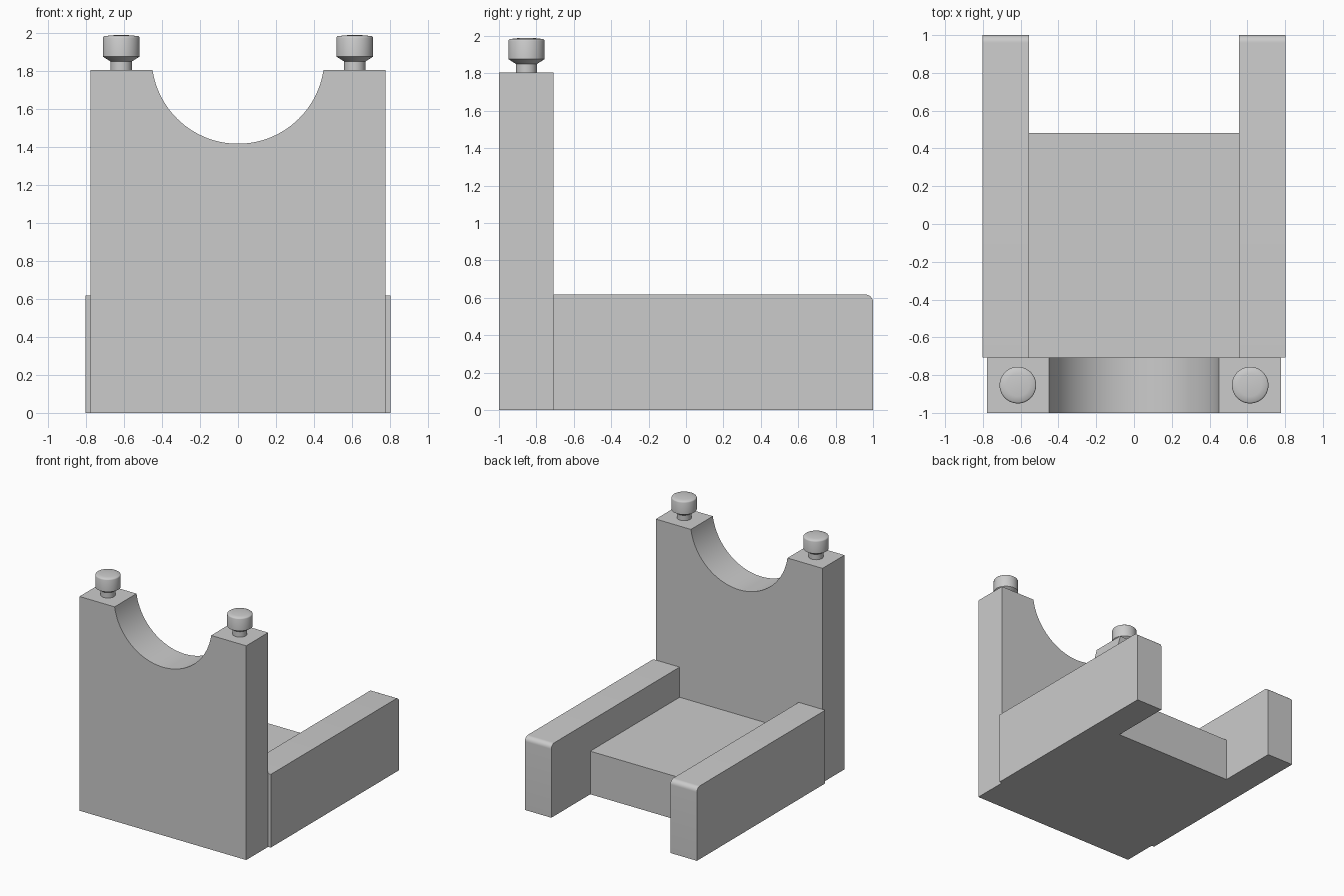
import bpy, bmesh, math

if "Cube" in bpy.data.objects:
    bpy.data.objects.remove(bpy.data.objects["Cube"])


def extrude_profile(name, pts, vec):
    """Solid from a planar outline swept along vec."""
    bm = bmesh.new()
    face = bm.faces.new([bm.verts.new(p) for p in pts])
    res = bmesh.ops.extrude_face_region(bm, geom=[face])
    verts = [v for v in res["geom"] if isinstance(v, bmesh.types.BMVert)]
    bmesh.ops.translate(bm, verts=verts, vec=vec)
    return finish(name, bm)


def finish(name, bm):
    bmesh.ops.recalc_face_normals(bm, faces=bm.faces)
    mesh = bpy.data.meshes.new(name)
    bm.to_mesh(mesh)
    bm.free()
    obj = bpy.data.objects.new(name, mesh)
    bpy.context.collection.objects.link(obj)
    bpy.ops.object.select_all(action='DESELECT')
    obj.select_set(True)
    bpy.context.view_layer.objects.active = obj
    bpy.ops.object.shade_smooth_by_angle(angle=math.radians(32))
    return obj


def lathe(name, profile, center, steps=48):
    """Solid of revolution about a vertical axis from (radius, z) points."""
    bm = bmesh.new()
    vs = [bm.verts.new((r, 0, z)) for r, z in profile]
    es = [bm.edges.new(p) for p in zip(vs, vs[1:])]
    bmesh.ops.spin(bm, geom=vs + es, cent=(0, 0, 0), axis=(0, 0, 1),
                   angle=math.tau, steps=steps, use_duplicate=False)
    bmesh.ops.remove_doubles(bm, verts=bm.verts, dist=1e-5)
    obj = finish(name, bm)
    obj.location = center
    return obj


FRONT, JOINT, BACK = -1.0, -0.708, 1.0

# Upright plate with a circular cradle cut into its top edge
half, top, r, cz = 0.777, 1.805, 0.455, 1.872
a = math.asin((cz - top) / r)
outline = [(-half, FRONT, 0), (half, FRONT, 0), (half, FRONT, top)]
n = 48
for i in range(n + 1):
    t = -a - (math.pi - 2 * a) * i / n
    outline.append((r * math.cos(t), FRONT, cz + r * math.sin(t)))
outline.append((-half, FRONT, top))
extrude_profile("cradle_upright", outline, (0, JOINT - FRONT, 0))

# Floor plate between the arms
inner, outer = 0.555, 0.802
extrude_profile("floor_plate",
                [(-inner, JOINT, 0), (inner, JOINT, 0), (inner, 0.482, 0), (-inner, 0.482, 0)],
                (0, 0, 0.363))

# Side arms with rounded rear top edge, and thumb screws on the upright
arm_h, rad = 0.617, 0.04
screw = [(0, 1.79), (0.056, 1.79), (0.056, 1.85), (0.097, 1.876), (0.097, 1.974),
         (0.095, 1.979), (0.09, 1.983), (0.06, 1.987), (0.03, 1.989), (0, 1.99)]
for side, s in (("left", -1), ("right", 1)):
    pts = [(s * inner, JOINT, 0), (s * inner, BACK, 0)]
    for i in range(9):
        t = math.pi / 2 * i / 8
        pts.append((s * inner, BACK - rad + rad * math.cos(t), arm_h - rad + rad * math.sin(t)))
    pts.append((s * inner, JOINT, arm_h))
    extrude_profile(side + "_arm", pts, (s * (outer - inner), 0, 0))
    lathe(side + "_thumb_screw", screw, (s * 0.615, -0.853, 0))
